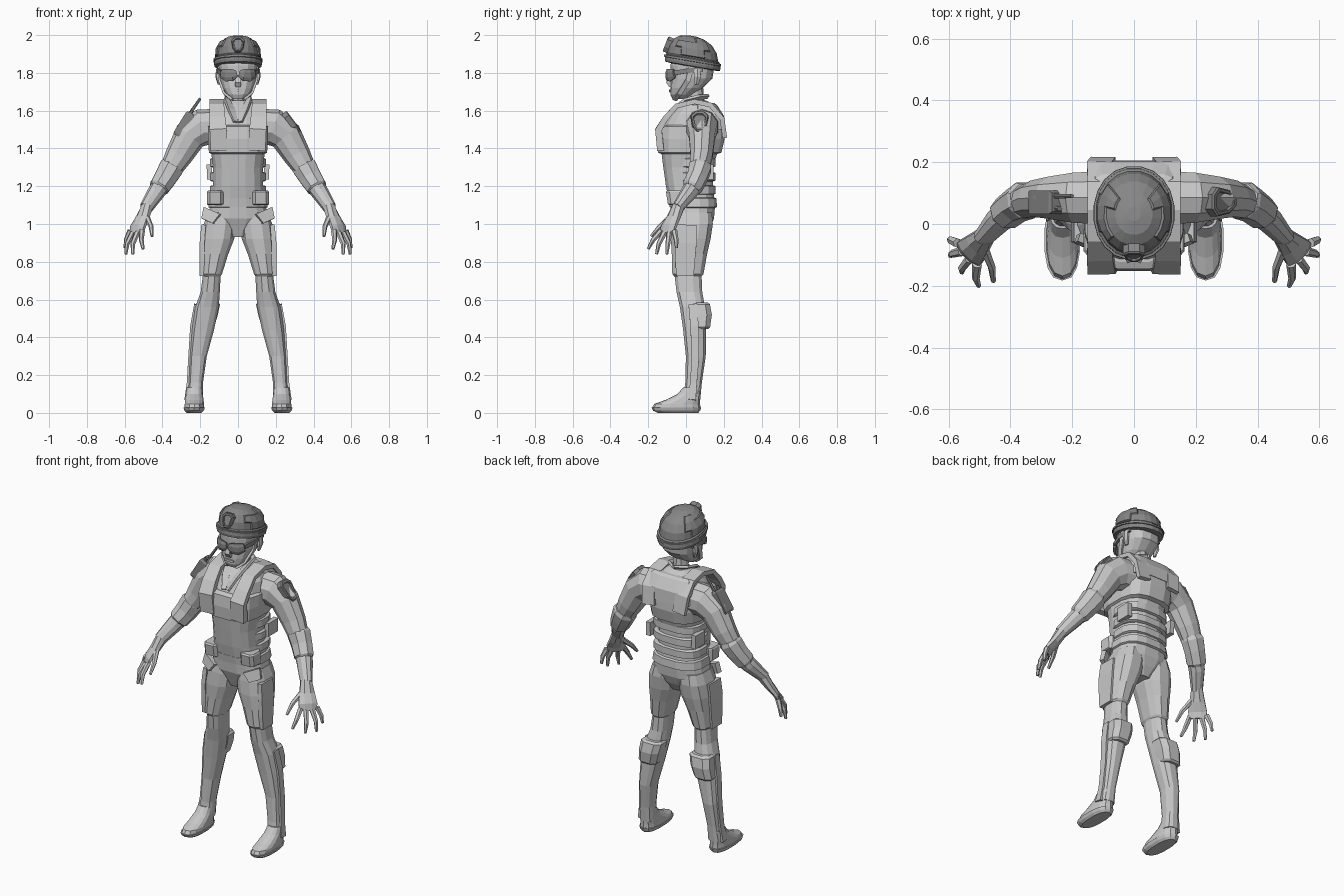
import bpy, bmesh, math
from mathutils import Vector

def material(name, v):
    m = bpy.data.materials.new(name)
    m.diffuse_color = (v, v, v, 1)
    return m

LIGHT = material("light_grey", 0.58)
DARK = material("dark_grey", 0.24)

def add(name, rings, mat=LIGHT, mirror=False, edit=None):
    """Skin a list of equal rings into a closed solid, optionally on both sides."""
    for s, tag in ((1, "_left"), (-1, "_right")) if mirror else ((1, ""),):
        bm = bmesh.new()
        vs = [[bm.verts.new((p[0] * s, p[1], p[2])) for p in r] for r in rings]
        n = len(rings[0])
        for a, b in zip(vs, vs[1:]):
            for i in range(n):
                j = (i + 1) % n
                bm.faces.new((a[i], a[j], b[j], b[i]))
        bm.faces.new(vs[0])
        bm.faces.new(vs[-1])
        bmesh.ops.recalc_face_normals(bm, faces=bm.faces[:])
        if edit:
            edit(bm)
        me = bpy.data.meshes.new(name + tag)
        bm.to_mesh(me)
        bm.free()
        me.materials.append(mat)
        bpy.context.collection.objects.link(bpy.data.objects.new(name + tag, me))

def spow(v, p):
    return math.copysign(abs(v) ** p, v)

def level(z, hx, yf, yb, cx=0, n=14, p=0.8, tilt=0):
    """Horizontal rounded ring between front yf and back yb."""
    pts = []
    for i in range(n):
        a = 2 * math.pi * (i + 0.5) / n
        y = (yf + yb) / 2 + (yb - yf) / 2 * spow(math.sin(a), p)
        pts.append((cx + hx * spow(math.cos(a), p), y, z + tilt * (y - 0.035)))
    return pts

def stack(name, rows, mat=LIGHT, mirror=False, edit=None, **kw):
    add(name, [level(*r, **kw) for r in rows], mat, mirror, edit)

def sweep(name, pts, side=(0, 1, 0), n=8, mat=LIGHT, mirror=False):
    """Sweep a section along points (x, y, z, half width, half thickness); n=4 is a box."""
    c = [Vector(p[:3]) for p in pts]
    rings = []
    for i, p in enumerate(pts):
        t = (c[min(i + 1, len(c) - 1)] - c[max(i - 1, 0)]).normalized()
        u = Vector(side)
        u = (u - t * u.dot(t)).normalized()
        v = t.cross(u)
        k = math.sqrt(2) if n == 4 else 1
        ang = [2 * math.pi * (j + 0.5) / n for j in range(n)]
        rings.append([c[i] + u * p[3] * k * math.cos(a) + v * p[4] * k * math.sin(a) for a in ang])
    add(name, rings, mat, mirror)

def shield(name, center, normal, side, w, h, t, mat):
    """Shield plate with a recessed middle."""
    c, nv, u = Vector(center), Vector(normal).normalized(), Vector(side)
    v = nv.cross(u)
    out = [(-.5, .3), (-.25, .5), (.25, .5), (.5, .3), (.4, -.2), (.15, -.5), (-.15, -.5), (-.4, -.2)]
    add(name, [[c + u * x * w * k + v * y * h * k + nv * d for x, y in out]
               for k, d in ((1, -t), (1, t * .7), (.9, t), (.7, t), (.65, t * .5))], mat)

# Torso and hips
stack("torso", [(.93, .05, -.04, .10), (.98, .11, -.06, .13), (1.03, .165, -.08, .15),
                (1.09, .150, -.085, .155), (1.20, .135, -.108, .145), (1.30, .133, -.122, .145),
                (1.40, .148, -.135, .175), (1.50, .155, -.13, .195), (1.58, .145, -.085, .185),
                (1.63, .115, -.03, .15), (1.655, .055, .0, .105)], n=16, p=.75)

# Vest with overhanging lower edge, and belt and side bands
stack("vest", [(1.37, .142, -.13, .165), (1.378, .156, -.15, .19), (1.45, .162, -.155, .207),
               (1.515, .160, -.148, .205), (1.525, .148, -.125, .19)], n=16, p=.7)
stack("back_panel", [(1.50, .150, .04, .207), (1.57, .150, .04, .203), (1.63, .135, .05, .165),
                     (1.64, .12, .06, .15)], n=16, p=.5)
stack("belt", [(1.085, .150, -.075, .155), (1.09, .160, -.088, .166), (1.135, .153, -.095, .163),
               (1.14, .143, -.09, .152)], n=16, p=.75)
for z0 in (1.155, 1.225, 1.30):
    stack("waist_band", [(z0, .14, -.05, .145), (z0 + .005, .149, -.06, .157),
                         (z0 + .045, .149, -.06, .157), (z0 + .05, .14, -.05, .145)], n=16, p=.7)
stack("belt_pouch", [(1.10, .040, -.088, .0), (1.105, .045, -.098, .0), (1.17, .045, -.108, .0),
                     (1.178, .04, -.10, .0)], cx=.12, n=8, p=.5, mirror=True)
sweep("side_pouch", [(.15, .10, 1.235, .045, .014), (.152, .10, 1.315, .045, .014)], n=4, mirror=True)

# Shoulder straps running over from chest to back
sweep("vest_strap", [(.100, -.135, 1.39, .045, .018), (.105, -.145, 1.50, .045, .018),
                     (.110, -.108, 1.56, .042, .015), (.112, -.050, 1.625, .038, .013),
                     (.112, .045, 1.648, .038, .013), (.112, .13, 1.630, .038, .013),
                     (.112, .19, 1.56, .04, .013), (.10, .205, 1.46, .04, .012)],
      side=(1, 0, 0), n=4, mirror=True)

# Neck and open collar
sweep("neck", [(0, .065, 1.60, .052, .052), (0, .05, 1.66, .043, .045), (0, .04, 1.74, .045, .05)],
      side=(1, 0, 0), n=10)
sweep("collar", [(.012, -.118, 1.54, .012, .006), (.035, -.065, 1.605, .02, .007),
                 (.058, .0, 1.655, .016, .007), (.056, .07, 1.672, .014, .007),
                 (.0, .115, 1.675, .012, .007)], side=(1, 0, .6), n=4, mirror=True)

# Head, nose, ears, chin strap
stack("head", [(1.662, .035, -.072, -.01), (1.685, .06, -.083, .04), (1.72, .082, -.083, .09),
               (1.77, .098, -.080, .14), (1.84, .105, -.082, .15), (1.90, .095, -.07, .145)], n=14, p=.8)
sweep("nose", [(0, -.080, 1.80, .010, .008), (0, -.088, 1.75, .017, .017), (0, -.080, 1.728, .014, .010)],
      side=(1, 0, 0), n=4)
sweep("mouth", [(-.028, -.080, 1.703, .006, .006), (0, -.085, 1.705, .007, .006),
                (.028, -.080, 1.703, .006, .006)], side=(0, 0, 1), n=4)
sweep("chin_strap", [(.104, .035, 1.85, .014, .006), (.099, .01, 1.76, .013, .006),
                     (.072, -.035, 1.69, .012, .006), (.03, -.06, 1.658, .012, .006)],
      n=4, mirror=True)
sweep("ear", [(.10, .055, 1.74, .012, .008), (.108, .06, 1.78, .022, .012), (.106, .06, 1.82, .018, .010)],
      n=6, mirror=True)

# Goggles: curved lenses and side band
sweep("goggle_lens", [(.006, -.096, 1.797, .018, .010), (.03, -.098, 1.790, .034, .012),
                      (.062, -.086, 1.788, .036, .012), (.086, -.062, 1.797, .026, .010)],
      side=(0, 0, 1), n=8, mat=DARK, mirror=True)
sweep("goggle_band", [(.086, -.06, 1.80, .012, .006), (.104, .0, 1.81, .012, .006),
                      (.104, .09, 1.82, .012, .006)], side=(0, 0, 1), n=4, mat=DARK, mirror=True)

# Helmet with raised side panels
def helmet_panels(bm):
    for sx in (1, -1):
        fs = [f for f in bm.faces if 1.89 < f.calc_center_median().z < 1.972 and f.normal.z > -.1
              and f.calc_center_median().x * sx > .055
              and abs(f.calc_center_median().y - .035) < .075 and f.normal.z < .8]
        if fs:
            bmesh.ops.inset_region(bm, faces=fs, thickness=.004, depth=.007, use_even_offset=True)

stack("helmet", [(1.832, .108, -.085, .165), (1.836, .125, -.112, .182), (1.850, .128, -.114, .184),
                 (1.878, .124, -.108, .180), (1.884, .116, -.100, .172), (1.925, .112, -.092, .164),
                 (1.963, .090, -.068, .138), (1.985, .060, -.035, .100), (1.995, .022, .01, .055)],
      DARK, edit=helmet_panels, n=20, p=.95, tilt=-.17)
stack("helmet_rim", [(1.858, .122, -.108, .178), (1.861, .132, -.118, .188), (1.872, .131, -.117, .187),
                     (1.875, .12, -.106, .176)], DARK, n=20, p=.95, tilt=-.17)
shield("helmet_badge", (0, -.094, 1.948), (0, -.93, .36), (1, 0, 0), .07, .085, .016, DARK)

# Arms, elbow guards
sweep("arm", [(.11, .085, 1.515, .09, .095), (.19, .085, 1.512, .085, .098), (.255, .085, 1.465, .072, .087),
              (.312, .082, 1.365, .062, .073), (.365, .066, 1.275, .052, .056), (.40, .045, 1.215, .048, .050),
              (.435, .015, 1.165, .044, .046), (.487, -.045, 1.085, .030, .036)], n=10, mirror=True)
sweep("elbow_guard", [(.345, .078, 1.315, .056, .064), (.352, .076, 1.300, .064, .070),
                      (.382, .060, 1.248, .058, .064), (.416, .034, 1.195, .056, .058),
                      (.422, .028, 1.185, .046, .048)], n=8, mirror=True)

# Hands
sweep("palm", [(.480, -.038, 1.095, .032, .034), (.507, -.068, 1.03, .046, .026),
               (.530, -.092, .985, .056, .020), (.538, -.100, .95, .050, .014)],
      side=(-.7, -.7, 0), n=8, mirror=True)
fingers = [((.570, -.062, .965), (.592, -.052, .915), (.598, -.050, .873)),
           ((.556, -.088, .955), (.587, -.096, .895), (.594, -.102, .840)),
           ((.532, -.113, .955), (.557, -.144, .895), (.557, -.156, .840)),
           ((.508, -.130, .965), (.512, -.175, .915), (.502, -.200, .868)),
           ((.482, -.085, 1.035), (.460, -.140, .985), (.455, -.185, .935))]
for f in fingers:
    sweep("finger", [(*p, r, r) for p, r in zip(f, (.016, .013, .008))],
          side=(-.7, -.7, 0), n=6, mirror=True)

# Shoulder patch and radio
shield("shoulder_patch", (.283, .072, 1.538), (.8, 0, .6), (0, 1, 0), .095, .13, .016, DARK)
sweep("radio", [(-.325, .07, 1.468, .035, .02), (-.318, .07, 1.478, .038, .024),
                (-.256, .07, 1.577, .038, .024), (-.250, .07, 1.587, .03, .018)], n=4, mat=DARK)
sweep("radio_knob", [(-.255, .05, 1.58, .009, .009), (-.241, .05, 1.603, .009, .009)], n=6, mat=DARK)
sweep("radio_antenna", [(-.258, .09, 1.58, .009, .009), (-.200, .09, 1.665, .007, .007)], n=6, mat=DARK)

# Legs
def leg(name, rows, n=12, p=.8):
    add(name, [level(z, hx, cy - hy, cy + hy, cx, n, p) for z, cx, cy, hx, hy in rows], mirror=True)

leg("thigh", [(1.06, .090, .035, .070, .105), (1.0, .096, .033, .088, .112), (.92, .106, .025, .088, .108),
              (.84, .122, .018, .072, .096), (.735, .139, .010, .056, .085), (.722, .139, .010, .046, .074)])
leg("lower_leg", [(.74, .138, .010, .048, .074), (.64, .147, .018, .052, .070), (.56, .164, .034, .064, .068),
                  (.44, .185, .045, .060, .062), (.30, .210, .052, .046, .054), (.16, .223, .040, .039, .045),
                  (.07, .228, .030, .044, .047)])
leg("calf_guard", [(.445, .185, .075, .052, .045), (.455, .184, .075, .062, .056), (.52, .171, .080, .068, .060),
                   (.575, .161, .072, .070, .058), (.585, .159, .07, .058, .046)], n=8, p=.7)
sweep("thigh_pad", [(.182, .0, .995, .055, .012), (.190, -.002, .90, .058, .013),
                    (.190, -.005, .80, .052, .013), (.192, -.005, .725, .046, .012)], n=4, mirror=True)
sweep("hip_tab", [(.135, -.06, 1.07, .05, .014), (.160, -.062, 1.015, .035, .014)],
      side=(1, .4, .3), n=4, mirror=True)
sweep("leg_strip", [(.222, .035, .575, .022, .010), (.243, .045, .46, .022, .010), (.254, .050, .30, .020, .009),
                    (.262, .040, .16, .018, .009), (.275, .030, .07, .022, .009)], n=4, mirror=True)

# Boots
stack("boot", [(.0, .040, -.150, .065), (.012, .052, -.175, .075), (.028, .058, -.183, .080)],
      cx=.232, n=14, p=.8, mirror=True)
stack("boot_upper", [(.026, .053, -.180, .076), (.048, .052, -.168, .075), (.068, .050, -.110, .075),
                     (.10, .045, -.045, .076), (.135, .041, -.015, .080)],
      cx=.231, n=14, p=.85, mirror=True)
